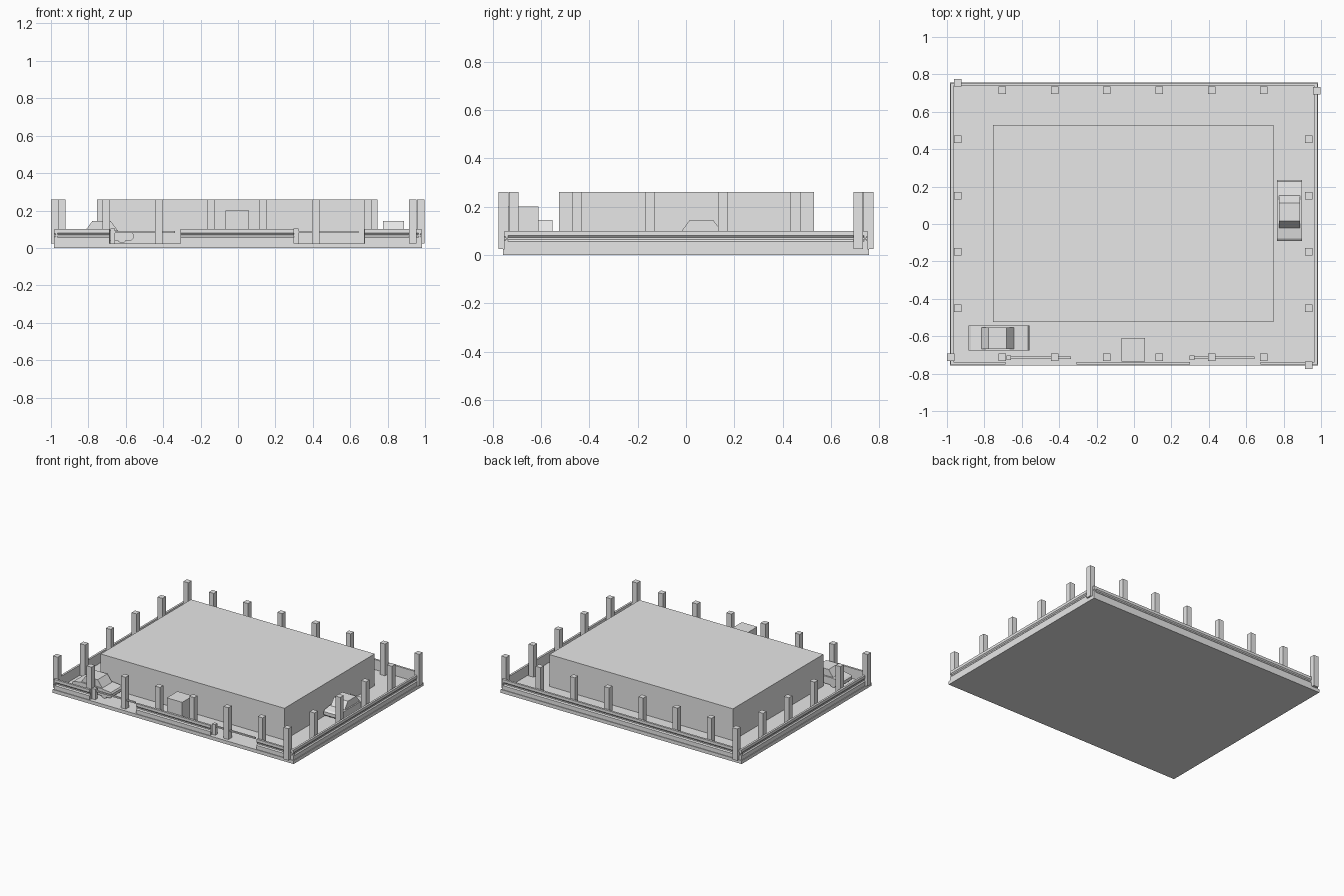
import bpy, bmesh, math
from mathutils import Matrix, Vector

if "Cube" in bpy.data.objects:
    bpy.data.objects.remove(bpy.data.objects["Cube"], do_unlink=True)

grey = bpy.data.materials.new("plain_grey")
grey.use_nodes = True
grey.diffuse_color = (0.8, 0.8, 0.8, 1)
grey.node_tree.nodes["Principled BSDF"].inputs["Base Color"].default_value = (0.8, 0.8, 0.8, 1)

GROUND = 0.025
TOP = 0.26
HX, HY = 0.985, 0.757


def finish(name, bm):
    bmesh.ops.recalc_face_normals(bm, faces=bm.faces)
    mesh = bpy.data.meshes.new(name)
    bm.to_mesh(mesh)
    bm.free()
    mesh.materials.append(grey)
    obj = bpy.data.objects.new(name, mesh)
    bpy.context.collection.objects.link(obj)
    return obj


def box(name, x0, x1, y0, y1, z0, z1):
    bm = bmesh.new()
    bmesh.ops.create_cube(bm, size=1)
    for v in bm.verts:
        v.co = Vector((x1 if v.co.x > 0 else x0, y1 if v.co.y > 0 else y0, z1 if v.co.z > 0 else z0))
    return finish(name, bm)


def extrude(name, profile, start, end, matrix=Matrix()):
    """Sweep a (y, z) profile along x, then place it."""
    bm = bmesh.new()
    face = bm.faces.new([bm.verts.new((start, y, z)) for y, z in profile])
    out = bmesh.ops.extrude_face_region(bm, geom=[face])
    verts = [g for g in out["geom"] if isinstance(g, bmesh.types.BMVert)]
    bmesh.ops.translate(bm, verts=verts, vec=(end - start, 0, 0))
    bm.transform(matrix)
    return finish(name, bm)


# Ground slab and main building
box("ground_slab", -HX, HX, -HY, HY, 0, GROUND)
box("main_building", -0.755, 0.747, -0.525, 0.53, GROUND, TOP)

# Perimeter wall with a shallow groove along its outer face
wall = [(0.005, GROUND), (0.005, 0.055), (0.012, 0.063), (0.012, 0.072),
        (0.005, 0.08), (0.005, 0.1), (0.02, 0.1), (0.02, GROUND)]


def wall_run(name, start, end, angle, offset):
    turn = Matrix.Rotation(angle, 4, "Z") @ Matrix.Translation((0, -offset, 0))
    extrude(name, wall, start, end, turn)


edge_x, edge_y = HX - 0.005, HY - 0.005
wall_run("front_wall_right", -edge_x, -0.687, 0, HY)
wall_run("front_wall_middle", -0.307, 0.3, 0, HY)
wall_run("front_wall_left", 0.677, edge_x, 0, HY)
wall_run("back_wall", -edge_x, edge_x, math.pi, HY)
wall_run("left_wall", -edge_y, edge_y, math.pi / 2, HX)
wall_run("right_wall", -edge_y, edge_y, -math.pi / 2, HX)


# Tall square posts round the edge
def post(name, x, y):
    box(name, x - 0.02, x + 0.02, y - 0.02, y + 0.02, GROUND, TOP)


for i in range(6):
    x = -0.705 + 0.28 * i
    post(f"front_post_{i}", x, -0.713)
    post(f"back_post_{i}", x, 0.715)
for i in range(4):
    y = -0.45 + 0.301 * i
    post(f"right_post_{i}", -0.942, y)
    post(f"left_post_{i}", 0.935, y)
post("corner_post_back_right", -0.942, 0.755)
post("corner_post_back_left", 0.977, 0.713)
post("corner_post_front_right", -0.98, -0.713)
post("corner_post_front_left", 0.935, -0.755)

# Guard booth and the two barrier gates
box("guard_booth", -0.068, 0.058, -0.735, -0.61, GROUND, 0.2)
for side, x in (("right", -0.683), ("left", 0.298)):
    box(f"{side}_gate_stand", x, x + 0.026, -0.728, -0.702, GROUND, 0.103)
    box(f"{side}_gate_bar", x + 0.026, x + 0.347, -0.721, -0.709, 0.08, 0.09)

# Cars: side profiles swept across the width, nose towards -y
body = [(-0.15, 0.04), (-0.163, 0.052), (-0.163, 0.075), (-0.15, 0.085), (-0.095, 0.094),
        (0.078, 0.092), (0.155, 0.083), (0.163, 0.072), (0.163, 0.052), (0.15, 0.04)]
cabin = [(-0.095, 0.093), (-0.058, 0.144), (0.04, 0.144), (0.08, 0.09)]


def car(name, x, y, angle):
    place = Matrix.Translation((x, y, 0)) @ Matrix.Rotation(angle, 4, "Z")
    extrude(name + "_body", body, -0.067, 0.067, place)
    extrude(name + "_cabin", cabin, -0.057, 0.057, place)
    wheel = [(0.025 * math.cos(a), 0.05 + 0.025 * math.sin(a))
             for a in (math.tau * k / 8 for k in range(8))]
    for end in (-0.1, 0.1):
        for side in (-1, 1):
            shift = place @ Matrix.Translation((side * 0.055, end, 0))
            extrude(name + "_wheel", wheel, -0.012, 0.012, shift)


car("front_car", -0.721, -0.61, -math.pi / 2)
car("side_car", 0.831, 0.073, 0)
